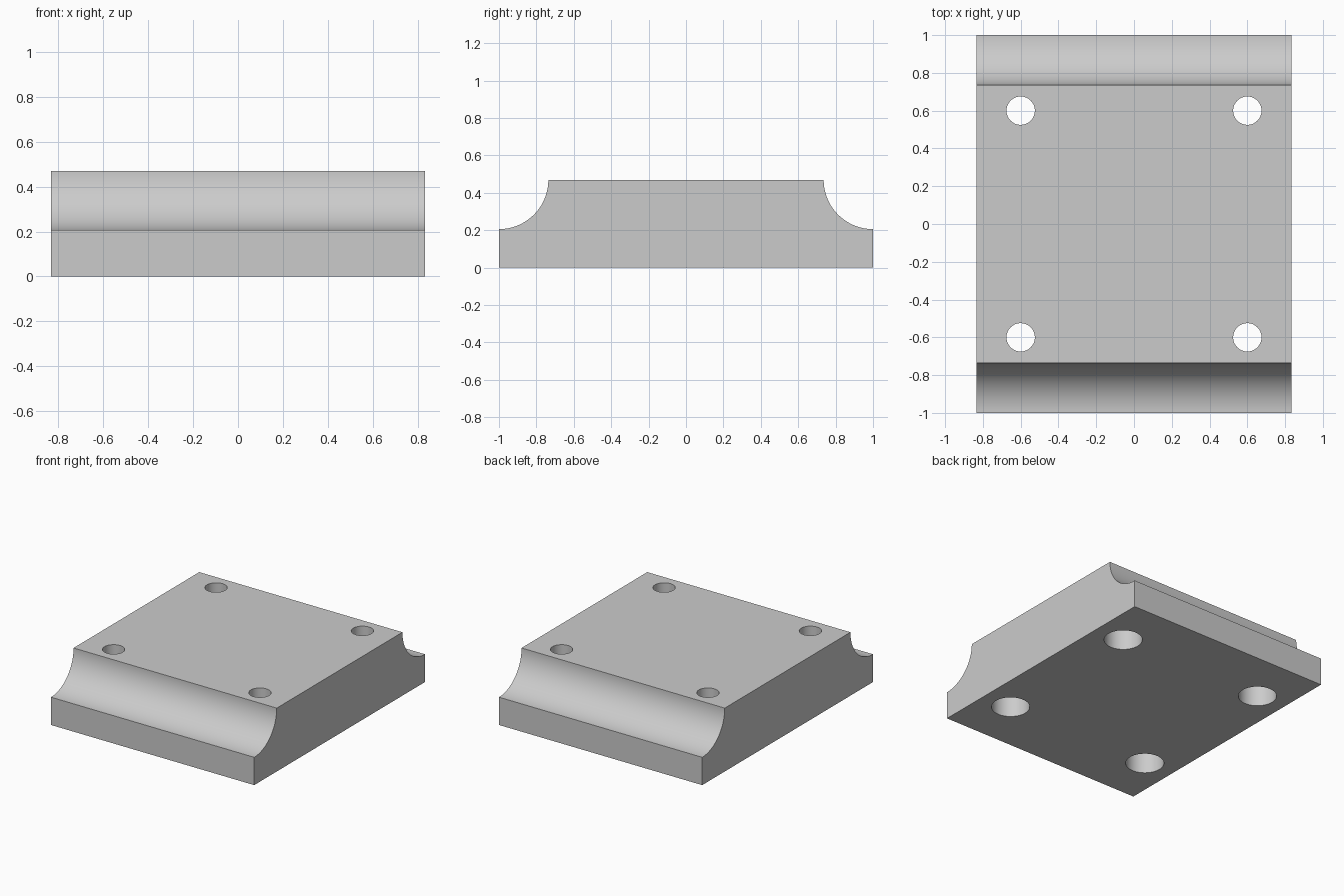
import bpy, bmesh, math

if "Cube" in bpy.data.objects:
    bpy.data.objects.remove(bpy.data.objects["Cube"])

HALF_W, HALF_L, HEIGHT = 0.833, 1.0, 0.47
COVE = 0.264                      # radius of the concave edges
HOLE_X, HOLE_Y = 0.6, 0.6
HOLE_R, BORE_R, BORE_DEPTH = 0.075, 0.131, 0.158

grey = bpy.data.materials.new("plain grey")
grey.use_nodes = True
colour = (0.6, 0.6, 0.6, 1)
grey.diffuse_color = colour
grey.node_tree.nodes["Principled BSDF"].inputs["Base Color"].default_value = colour


def cylinder(name, x, y, radius, bottom, top):
    bpy.ops.mesh.primitive_cylinder_add(
        vertices=64, radius=radius, depth=top - bottom,
        location=(x, y, (top + bottom) / 2))
    cutter = bpy.context.object
    cutter.name = name
    cutter.hide_render = True
    return cutter


# Block: side profile with coved top edges, extruded across the width
steps = 32
arc = [(HALF_L - COVE * math.sin(a), HEIGHT - COVE * math.cos(a))
       for a in (math.pi / 2 * i / steps for i in range(steps + 1))]
half = [(HALF_L, 0)] + arc
profile = half + [(-y, z) for y, z in reversed(half)]

bm = bmesh.new()
face = bm.faces.new([bm.verts.new((-HALF_W, y, z)) for y, z in profile])
extruded = bmesh.ops.extrude_face_region(bm, geom=[face])["geom"]
moved = [v for v in extruded if isinstance(v, bmesh.types.BMVert)]
bmesh.ops.translate(bm, verts=moved, vec=(2 * HALF_W, 0, 0))
bmesh.ops.recalc_face_normals(bm, faces=bm.faces)
mesh = bpy.data.meshes.new("mounting_block")
bm.to_mesh(mesh)
bm.free()
mesh.materials.append(grey)
block = bpy.data.objects.new("mounting_block", mesh)
bpy.context.collection.objects.link(block)

# Bolt holes, each with a wider counterbore from below
cutters = []
for x in (-HOLE_X, HOLE_X):
    for y in (-HOLE_Y, HOLE_Y):
        cutters.append(cylinder("hole_cutter", x, y, HOLE_R, -0.1, HEIGHT + 0.1))
        cutters.append(cylinder("bore_cutter", x, y, BORE_R, -0.1, BORE_DEPTH))

bpy.ops.object.select_all(action="DESELECT")
block.select_set(True)
bpy.context.view_layer.objects.active = block
for cutter in cutters:
    cut = block.modifiers.new("bolt hole", "BOOLEAN")
    cut.operation = "DIFFERENCE"
    cut.solver = "EXACT"
    cut.object = cutter
    bpy.ops.object.modifier_apply(modifier=cut.name)
    bpy.data.objects.remove(cutter)

bpy.ops.object.shade_smooth_by_angle(angle=math.radians(30))
